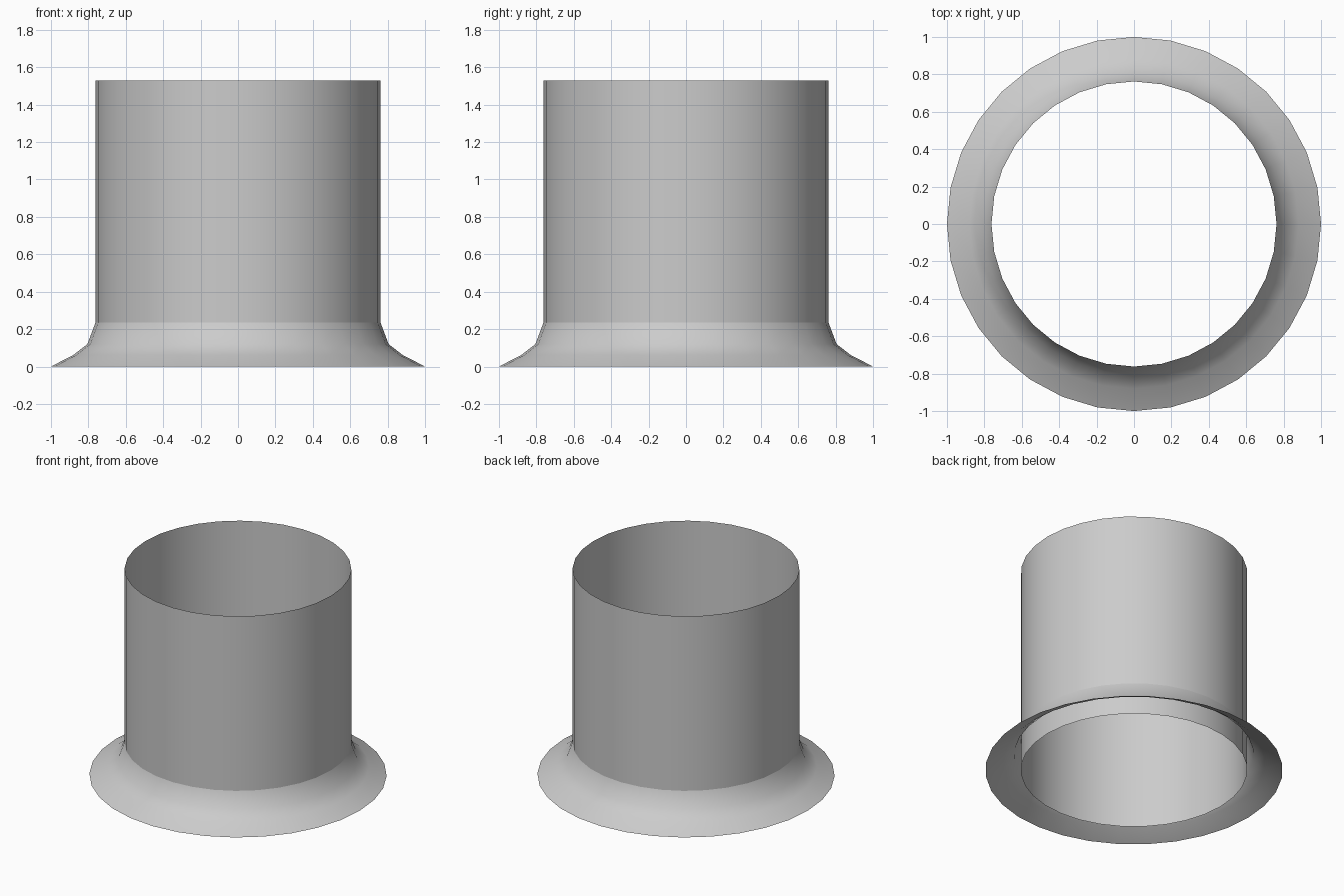
import bpy, bmesh, math

if "Cube" in bpy.data.objects:
    bpy.data.objects.remove(bpy.data.objects["Cube"])

SIDES = 32

def lathe(name, profile):
    """Open, single-walled surface of revolution from (radius, z) points."""
    bm = bmesh.new()
    rings = []
    for r, z in profile:
        rings.append([bm.verts.new((r * math.cos(2 * math.pi * i / SIDES),
                                    r * math.sin(2 * math.pi * i / SIDES), z))
                      for i in range(SIDES)])
    for low, high in zip(rings, rings[1:]):
        for i in range(SIDES):
            j = (i + 1) % SIDES
            face = bm.faces.new((low[i], low[j], high[j], high[i]))
            face.smooth = True
    mesh = bpy.data.meshes.new(name)
    bm.to_mesh(mesh)
    bm.free()
    obj = bpy.data.objects.new(name, mesh)
    bpy.context.collection.objects.link(obj)
    return obj

# Straight tube, open at both ends and running down to the ground
lathe("tube", [(0.762, 0.0), (0.762, 1.53)])

# Flared skirt around the foot, hollow underneath
lathe("flared_base", [(1.0, 0.0), (0.88, 0.062), (0.805, 0.12), (0.762, 0.235)])
